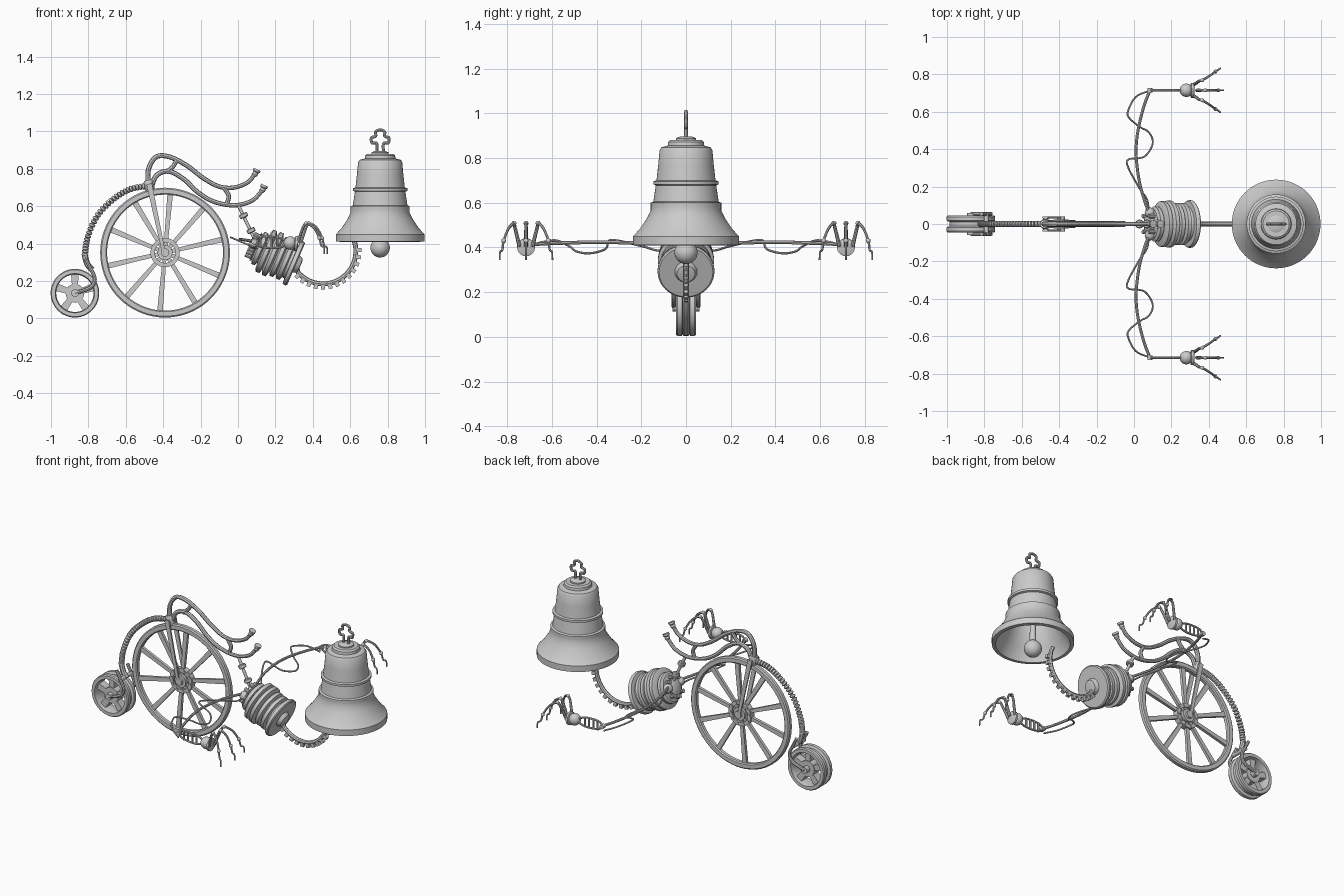
import bpy, bmesh, math
from mathutils import Vector, Matrix

if "Cube" in bpy.data.objects:
    bpy.data.objects.remove(bpy.data.objects["Cube"])

V = Vector
pi = math.pi


def finish(name, bm):
    bmesh.ops.recalc_face_normals(bm, faces=bm.faces)
    me = bpy.data.meshes.new(name)
    bm.to_mesh(me)
    bm.free()
    ob = bpy.data.objects.new(name, me)
    bpy.context.collection.objects.link(ob)
    return ob


def lathe(name, prof, origin, axis=(0, 0, 1), n=48, closed=False):
    """Spin (radius, height) points round an axis."""
    bm = bmesh.new()
    m = Matrix.Translation(origin) @ V(axis).to_track_quat('Z', 'Y').to_matrix().to_4x4()
    rings = [[bm.verts.new(m @ V((r * math.cos(2*pi*i/n), r * math.sin(2*pi*i/n), h)))
              for i in range(n)] for r, h in prof]
    pairs = list(zip(rings, rings[1:]))
    if closed:
        pairs.append((rings[-1], rings[0]))
    for a, b in pairs:
        for i in range(n):
            bm.faces.new((a[i], a[(i+1) % n], b[(i+1) % n], b[i]))
    if not closed:
        bm.faces.new(rings[0])
        bm.faces.new(rings[-1])
    return finish(name, bm)


def rod(name, a, b, r, r2=None, n=16):
    a, b = V(a), V(b)
    return lathe(name, [(r, 0), (r if r2 is None else r2, (b-a).length)], a, b-a, n)


def beam(name, a, b, w, d, w2=None):
    """Flat bar lying in the xz plane, d deep in y."""
    a, b = V(a), V(b)
    t = (b-a).normalized()
    s = t.cross(V((0, 1, 0))).normalized()
    bm = bmesh.new()
    vs = [bm.verts.new(p + s*k*ww/2 + V((0, q*d/2, 0)))
          for p, ww in ((a, w), (b, w2 or w)) for k, q in ((-1, -1), (1, -1), (1, 1), (-1, 1))]
    for f in ((0, 1, 2, 3), (4, 5, 6, 7), (0, 1, 5, 4), (1, 2, 6, 5), (2, 3, 7, 6), (3, 0, 4, 7)):
        bm.faces.new([vs[i] for i in f])
    return finish(name, bm)


def ball(name, c, r, n=16):
    bm = bmesh.new()
    bmesh.ops.create_uvsphere(bm, u_segments=n, v_segments=n//2+2, radius=r,
                              matrix=Matrix.Translation(c))
    return finish(name, bm)


def smooth_path(pts, k=6):
    p = [V(q) for q in pts]
    p = [2*p[0]-p[1]] + p + [2*p[-1]-p[-2]]
    out = []
    for a, b, c, d in zip(p, p[1:], p[2:], p[3:]):
        for i in range(k):
            t = i/k
            out.append(0.5*(2*b + (c-a)*t + (2*a-5*b+4*c-d)*t*t + (3*b-a-3*c+d)*t**3))
    return out + [p[-2]]


def tube(name, pts, r, r2=None):
    path = smooth_path(pts)
    cu = bpy.data.curves.new(name, 'CURVE')
    cu.dimensions = '3D'
    cu.bevel_depth = 1.0
    cu.bevel_resolution = 2
    cu.use_fill_caps = True
    sp = cu.splines.new('POLY')
    sp.points.add(len(path)-1)
    for i, (q, p) in enumerate(zip(sp.points, path)):
        q.co = (*p, 1)
        q.radius = r + ((r2 or r)-r)*i/(len(path)-1)
    tmp = bpy.data.objects.new(name + "_path", cu)
    bpy.context.collection.objects.link(tmp)
    bpy.context.view_layer.update()
    me = bpy.data.meshes.new_from_object(tmp.evaluated_get(bpy.context.evaluated_depsgraph_get()))
    bpy.data.objects.remove(tmp)
    ob = bpy.data.objects.new(name, me)
    bpy.context.collection.objects.link(ob)


def xz(pts, y=0):
    return [(x, y, z) for x, z in pts]


Y = (0, 1, 0)
# big wheel
C = V((-.39, 0, .352))
lathe("big_rim", [(.34, -.016), (.347, -.01), (.347, .01), (.34, .016), (.316, .016), (.31, .01),
                  (.31, -.01), (.316, -.016)], C, Y, 72, True)
lathe("big_hub_ring", [(.078, -.018), (.078, .018), (.055, .018), (.055, -.018)], C, Y, 40, True)
lathe("big_hub", [(.022, -.04), (.022, -.025), (.04, -.025), (.04, .025), (.022, .025), (.022, .04)], C, Y, 24)
for i in range(10):
    a = math.radians(85 + 36*i)
    d = V((math.cos(a), 0, math.sin(a)))
    beam("big_spoke", C + d*.03, C + d*.32, .02, .018, .03)
    e = V((math.cos(a + .314), 0, math.sin(a + .314)))
    rod("hub_bolt", C + e*.066 - V((0, .022, 0)), C + e*.066 + V((0, .022, 0)), .008, n=8)

# small wheel
S = V((-.872, 0, .135))
lathe("small_tyre", [(.105, -.045), (.125, -.045), (.13, -.038), (.13, -.018), (.115, -.012), (.115, .012),
                     (.13, .018), (.13, .038), (.125, .045), (.105, .045), (.1, .02), (.1, -.02)], S, Y, 48, True)
lathe("small_hub", [(.02, -.06), (.02, -.03), (.05, -.03), (.05, .03), (.02, .03), (.02, .06)], S, Y, 24)
for i in range(5):
    a = math.radians(90 + 72*i)
    d = V((math.cos(a), 0, math.sin(a)))
    beam("small_spoke", S + d*.03, S + d*.108, .03, .05, .042)

# beaded spine down to the small wheel
spine = smooth_path(xz([(-.48, .71), (-.58, .69), (-.67, .635), (-.755, .545), (-.805, .43), (-.82, .335)]), 6)
tube("spine_core", spine, .009)
for p, q in zip(spine[::1], spine[1:]):
    lathe("spine_bead", [(.009, -.009), (.017, -.005), (.017, .005), (.009, .009)], (p+q)/2, q-p, 14)
tube("rear_neck", xz([(-.82, .34), (-.805, .29), (-.78, .26)]), .016)
rod("rear_yoke", (-.79, -.058, .265), (-.79, .058, .265), .013)
for y in (-.054, .054):
    tube("rear_fork", xz([(-.815, .32), (-.79, .27), (-.765, .21), (-.79, .165), (-.872, .135)], y), .01)

# front fork
lathe("steering_head", [(.022, -.03), (.026, -.02), (.026, .02), (.022, .03)], (-.475, 0, .71), (-.2, 0, 1), 20)
rod("fork_crown", (-.472, -.036, .7), (-.472, .036, .7), .014)
for y in (-.034, .034):
    beam("fork_blade", (-.475, y, .72), (-.395, y, .345), .03, .01, .018)

# curved twin frame bars with cross ties
tube("upper_bar", xz([(-.48, .71), (-.478, .8), (-.435, .865), (-.36, .862), (-.27, .815), (-.185, .75),
                      (-.1, .705), (-.02, .7), (.055, .73), (.095, .78)]), .014, .011)
tube("lower_bar", xz([(-.465, .7), (-.435, .765), (-.37, .787), (-.29, .745), (-.215, .675), (-.13, .625),
                      (-.02, .605), (.075, .63), (.135, .69)]), .014, .011)
tube("front_tie", xz([(-.385, .78), (-.35, .81), (-.325, .85)]), .012)
tube("rear_tie", xz([(-.075, .7), (-.05, .655), (-.06, .61)]), .012)
for a, d in (((.09, 0, .77), (.5, 0, 1)), ((.13, 0, .685), (.45, 0, 1))):
    lathe("bar_end", [(.011, -.01), (.016, 0), (.014, .012), (.02, .018), (.02, .03)], a, d, 16)

# linkage from frame to drum
rod("link_rod", (0, 0, .61), (.105, 0, .39), .009)
for p in ((.03, 0, .55), (.07, 0, .47)):
    lathe("link_collar", [(.018, -.012), (.023, -.008), (.023, .008), (.018, .012)], p, (.43, 0, -.9), 16)

# ribbed drum on a tilted axis
AX = V((.21, 0, -.09)).normalized()
D = V((.09, 0, .385))
prof = [(.03, -.03), (.05, -.02), (.05, 0), (.085, .005)]
for s, r in ((.03, .093), (.068, .122), (.106, .125), (.144, .113), (.182, .113)):
    prof += [(r-.02, s-.019), (r, s-.011), (r, s+.009), (r-.02, s+.016)]
prof += [(.095, .212), (.122, .214), (.127, .222), (.127, .234), (.12, .24), (.05, .24), (.04, .262), (.025, .265)]
lathe("drum", prof, D, AX, 48)
for i in range(8):
    a = 2*pi*i/8
    d = V((0, math.cos(a), 0)) + AX.cross(V(Y))*math.sin(a)
    rod("drum_lug", D + d*.06 - AX*.03, D + d*.06 + AX*.02, .012, n=10)

# toothed tail arc from drum to bell
G = V((.455, 0, .36))
arc = [G + V((math.cos(a), 0, math.sin(a)))*.175 for a in
       [math.radians(t) for t in range(-148, 31, 8)]]
tube("tail_arc", [D + AX*.24] + arc[1:], .013)
for i in range(13):
    a = math.radians(-136 + i*11.5)
    d = V((math.cos(a), 0, math.sin(a)))
    beam("tail_tooth", G + d*.172, G + d*.205, .021, .02)

# bell, hollow below
B = (.76, 0, 0)
lathe("bell", [(.07, .88), (.08, .872), (.082, .855), (.11, .848), (.118, .835), (.124, .77), (.132, .7),
               (.146, .696), (.146, .682), (.135, .678), (.146, .605), (.158, .6), (.158, .585), (.158, .565),
               (.175, .53), (.205, .485), (.23, .457), (.237, .45), (.237, .412), (.215, .41), (.205, .44),
               (.175, .49), (.14, .56), (.125, .63), (.112, .75), (.1, .82), (.06, .85)], B, n=72)
rod("clapper_stem", (.76, 0, .38), (.76, 0, .85), .02, .012)
ball("clapper", (.76, 0, .378), .052, 28)
lathe("bell_cap", [(.045, .878), (.045, .888), (.03, .895)], B, n=32)
half = [(.018, .88), (.018, .935), (.042, .938), (.047, .965), (.024, .975), (.024, .998), (0, 1.008)]
tube("bell_crown", xz([(.76-x, z) for x, z in half] + [(.76+x, z) for x, z in half[-2::-1]]), .008)

# arms, cables and clawed hands on both sides
cable = [(.08, .06), (.07, .13), (.03, .19), (-.03, .3), (-.03, .345), (.055, .36), (.1, .43), (.08, .49),
         (.03, .52), (-.028, .57), (-.03, .61), (.01, .68), (.08, .712)]
arm = [(.09, .04), (.065, .1), (.03, .22), (.012, .36), (.018, .48), (.05, .62), (.085, .715)]
for m in (-1, 1):
    h = .715*m
    ball("shoulder", (.085, .06*m, .4), .028)
    tube("arm", [(x, y*m, .425 - .15*x) for x, y in arm], .008)
    tube("cable", [(x, y*m, .43 - .43*(x+.03)) for x, y in cable], .005)
    rod("wrist_pin", (.085, h-.012, .41), (.085, h+.012, .41), .014)
    # forearm ladder
    for k in (-1, 1):
        tube("forearm_rail", [(.08, h, .412), (.12, h, .41 + .026*k), (.21, h, .405 + .028*k), (.28, h, .4)], .006)
    for x in (.12, .15, .18, .21):
        rod("forearm_rung", (x, h, .378), (x, h, .437), .006, n=8)
    # palm
    ball("palm", (.28, h, .403), .036, 20)
    lathe("palm_plate", [(.02, 0), (.04, .005), (.04, .018), (.025, .022)], (.3, h, .402), (1, 0, -.1), 20)
    for k in (-1, 0, 1):
        f = [(.32, .03, .405), (.335, .04, .45), (.35, .05, .49), (.365, .054, .508), (.405, .078, .485),
             (.435, .1, .43), (.445, .106, .39), (.46, .116, .38), (.462, .118, .345)]
        pts = [(x + (0 if k else .015), h + k*o, z) for x, o, z in f]
        tube("finger", pts, .009, .004)
        for p in (pts[3], pts[5]):
            ball("finger_joint", p, .011, 10)

# smooth shading with sharp edges kept
bpy.ops.object.select_all(action='SELECT')
bpy.context.view_layer.objects.active = bpy.context.selected_objects[0]
bpy.ops.object.shade_smooth_by_angle(angle=math.radians(35))
